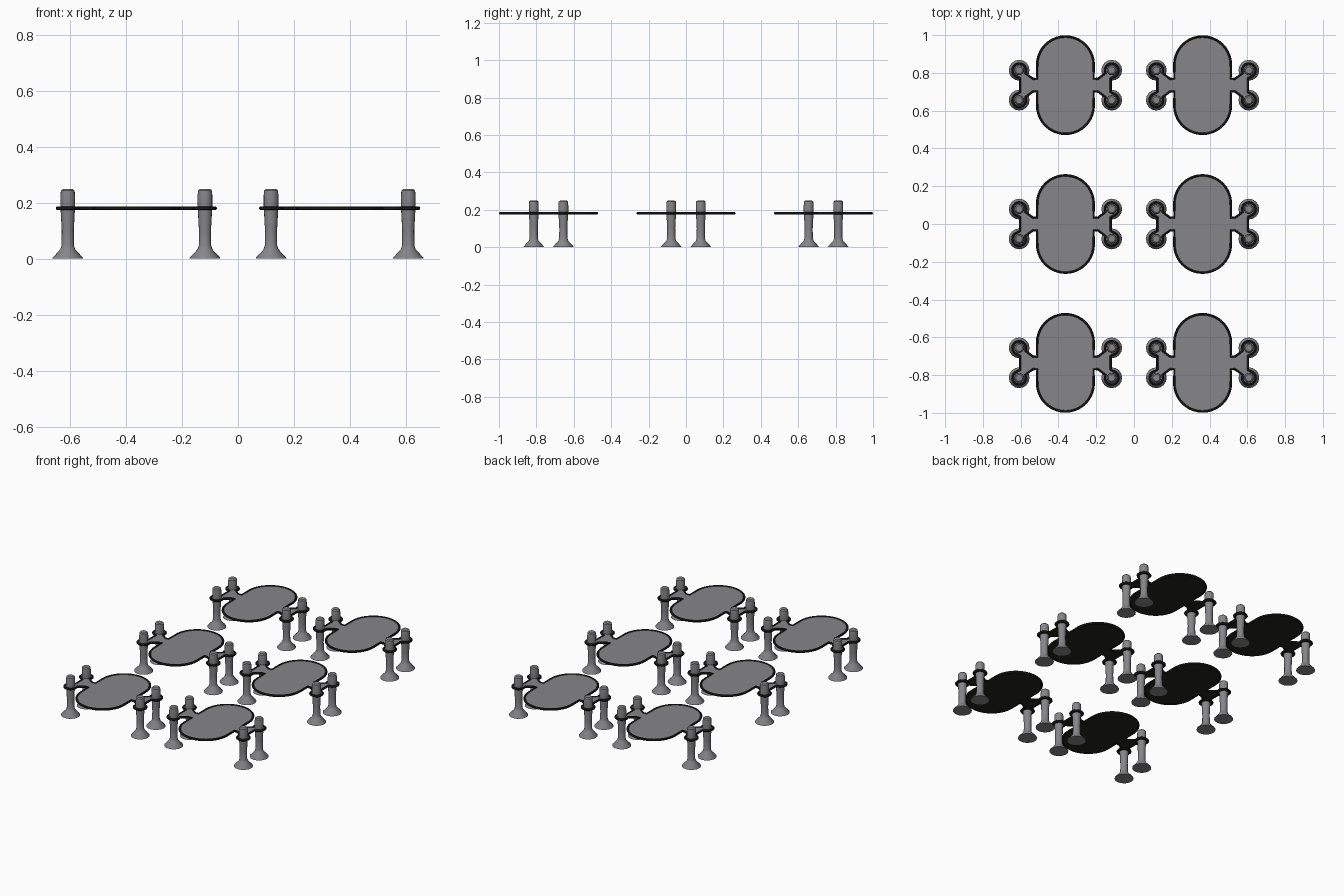
import bpy, bmesh, math
from mathutils import Vector

if "Cube" in bpy.data.objects:
    bpy.data.objects.remove(bpy.data.objects["Cube"])


def material(name, c):
    m = bpy.data.materials.new(name)
    m.diffuse_color = (*c, 1)
    m.use_nodes = True
    m.node_tree.nodes["Principled BSDF"].inputs["Base Color"].default_value = m.diffuse_color
    return m


GREY = material("stone grey", (0.24, 0.235, 0.25))
BLACK = material("charcoal", (0.016, 0.016, 0.014))


def arc(cx, cy, r, a0, a1, n):
    return [(cx + r * math.cos(math.radians(a0 + (a1 - a0) * i / n)),
             cy + r * math.sin(math.radians(a0 + (a1 - a0) * i / n))) for i in range(n + 1)]


def finish(name, bm, mats, smooth=False):
    bmesh.ops.recalc_face_normals(bm, faces=bm.faces)
    me = bpy.data.meshes.new(name)
    bm.to_mesh(me)
    bm.free()
    for m in mats:
        me.materials.append(m)
    if smooth:
        me.shade_smooth()
        me.set_sharp_from_angle(angle=math.radians(35))
    return me


# outline of one quadrant: stadium end, neck, round ear; then mirrored
EX, EY = 0.245, 0.079
quad = arc(0, 0.108, 0.150, 90, 0, 10)
quad += [(0.150, 0.034), (0.172, 0.034)]
quad += arc(EX, EY, 0.036, 205, -75, 14)
quad += [(0.24, 0.036)]
low = [(x, -y) for x, y in reversed(quad)]
right = quad + low
outline = right + [(-x, y) for x, y in reversed(right)][1:-1]


# plate: grey top, charcoal sides and underside
def plate_mesh():
    bm = bmesh.new()
    top = bm.faces.new([bm.verts.new((x, y, 0.183)) for x, y in outline])
    bottom = bm.faces.new([bm.verts.new((x, y, 0.176)) for x, y in outline])
    tv, bv = list(top.verts), list(bottom.verts)
    for i in range(len(tv)):
        j = (i + 1) % len(tv)
        bm.faces.new((tv[i], tv[j], bv[j], bv[i]))
    bmesh.ops.recalc_face_normals(bm, faces=bm.faces)
    for f in bm.faces:
        f.material_index = 0 if f.normal.z > 0.5 else 1
    return finish("table_plate", bm, [GREY, BLACK])


# rim: octagonal bead swept around the outline
def rim_mesh():
    bm = bmesh.new()
    n = len(outline)
    rings = []
    for i in range(n):
        p = Vector(outline[i])
        a = (p - Vector(outline[i - 1])).normalized()
        b = (Vector(outline[(i + 1) % n]) - p).normalized()
        t = (a + b).normalized()
        nx, ny = -t.y, t.x
        ring = []
        for k in range(8):
            an = math.radians(22.5 + 45 * k)
            o, h = 0.0068 * math.cos(an), 0.0072 * math.sin(an)
            ring.append(bm.verts.new((p.x + nx * o, p.y + ny * o, 0.1805 + h)))
        rings.append(ring)
    for i in range(n):
        r, s = rings[i], rings[(i + 1) % n]
        for k in range(8):
            m = (k + 1) % 8
            bm.faces.new((r[k], r[m], s[m], s[k]))
    return finish("table_rim", bm, [BLACK], True)


# post: lathed profile with flared foot and chamfered top
def post_mesh():
    prof = [(0.055, 0), (0.054, 0.004), (0.027, 0.033), (0.022, 0.048), (0.0215, 0.10),
            (0.025, 0.165), (0.0265, 0.19), (0.0265, 0.225), (0.0245, 0.243), (0.018, 0.249)]
    seg = 16
    bm = bmesh.new()
    rings = [[bm.verts.new((r * math.cos(2 * math.pi * k / seg), r * math.sin(2 * math.pi * k / seg), z))
              for k in range(seg)] for r, z in prof]
    for a, b in zip(rings, rings[1:]):
        for k in range(seg):
            m = (k + 1) % seg
            bm.faces.new((a[k], a[m], b[m], b[k]))
    bm.faces.new(rings[0])
    bm.faces.new(rings[-1])
    return finish("table_post", bm, [GREY], True)


plate, rim, post = plate_mesh(), rim_mesh(), post_mesh()


def place(name, mesh, x, y):
    o = bpy.data.objects.new(name, mesh)
    o.location = (x, y, 0)
    bpy.context.collection.objects.link(o)


# six tables in a two by three grid
for cx in (-0.363, 0.363):
    for cy in (-0.735, 0, 0.735):
        place("table_plate", plate, cx, cy)
        place("table_rim", rim, cx, cy)
        for sx in (-1, 1):
            for sy in (-1, 1):
                place("table_post", post, cx + sx * EX, cy + sy * EY)
